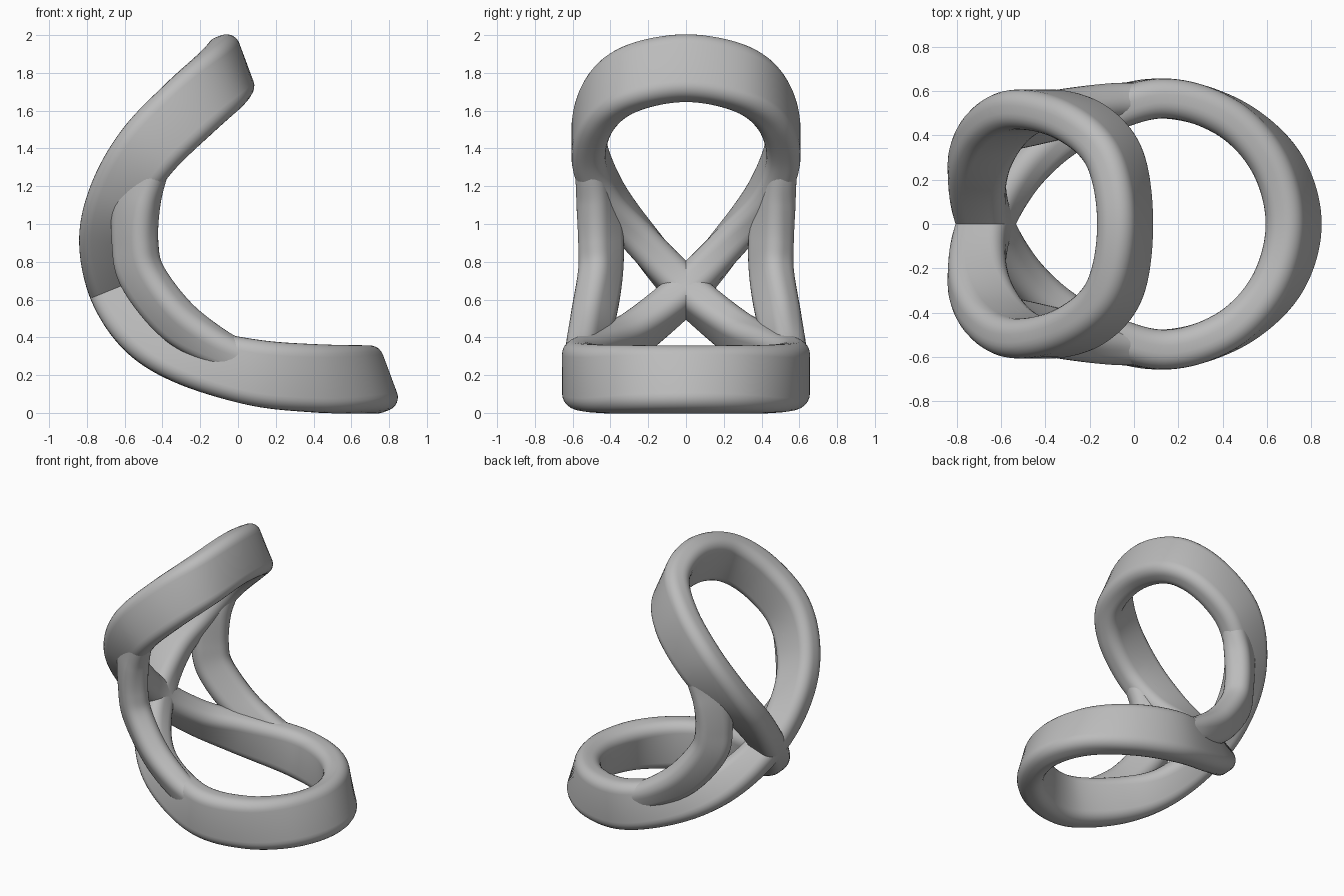
import bpy, bmesh, math
from mathutils import Vector

cube = bpy.data.objects.get("Cube")
if cube:
    bpy.data.objects.remove(cube, do_unlink=True)

grey = bpy.data.materials.new("satin grey")
grey.use_nodes = True
COLOUR = (0.5, 0.5, 0.5, 1)
grey.diffuse_color = COLOUR
grey.node_tree.nodes["Principled BSDF"].inputs["Base Color"].default_value = COLOUR


def rounded_rect(width, thick, radius=.072, steps=6):
    """Profile points as (along normal, along side)."""
    pts = []
    for k, (sx, sy) in enumerate([(1, 1), (-1, 1), (-1, -1), (1, -1)]):
        for i in range(steps + 1):
            a = math.pi / 2 * (k + i / steps)
            pts.append((sx * (width / 2 - radius) + radius * math.cos(a),
                        sy * (thick / 2 - radius) + radius * math.sin(a)))
    return pts


def spline(keys, closed, steps=12):
    """Catmull-Rom samples of (centre, normal, size) keys."""
    n = len(keys)
    pick = (lambda i: keys[i % n]) if closed else (lambda i: keys[max(0, min(n - 1, i))])
    out = []
    for i in range(n if closed else n - 1):
        for s in range(steps):
            t = s / steps
            sample = []
            for j in range(3):
                a, b, c, d = (pick(i + o)[j] for o in (-1, 0, 1, 2))
                sample.append(b + (c - a) * t / 2 + (2 * a - 5 * b + 4 * c - d) * t * t / 2
                              + (3 * b - a - 3 * c + d) * t ** 3 / 2)
            out.append(sample)
    if not closed:
        out.append(keys[-1])
    return out


def sweep(name, keys, closed):
    path = spline(keys, closed)
    count = len(path)
    bm = bmesh.new()
    rings = []
    for i, (p, n, size) in enumerate(path):
        if closed:
            t = path[(i + 1) % count][0] - path[i - 1][0]
        else:
            t = path[min(i + 1, count - 1)][0] - path[max(i - 1, 0)][0]
        t.normalize()
        n = (n - t * n.dot(t)).normalized()
        side = t.cross(n)
        rings.append([bm.verts.new(p + n * u + side * v)
                      for u, v in rounded_rect(size.x, size.z)])
    m = len(rings[0])
    for i in range(count if closed else count - 1):
        a, b = rings[i], rings[(i + 1) % count]
        for j in range(m):
            k = (j + 1) % m
            bm.faces.new((a[j], a[k], b[k], b[j]))
    if not closed:
        bm.faces.new(rings[0])
        bm.faces.new(rings[-1])
    bmesh.ops.recalc_face_normals(bm, faces=bm.faces)
    mesh = bpy.data.meshes.new(name)
    bm.to_mesh(mesh)
    bm.free()
    mesh.materials.append(grey)
    obj = bpy.data.objects.new(name, mesh)
    bpy.context.collection.objects.link(obj)
    bpy.ops.object.select_all(action='DESELECT')
    obj.select_set(True)
    bpy.context.view_layer.objects.active = obj
    bpy.ops.object.shade_smooth_by_angle(angle=math.radians(40))


def flip(key):
    return tuple(Vector((v.x, -v.y, v.z)) for v in key)


def to_keys(rows):
    """Rows hold centre, normal, width and thickness."""
    return [(Vector(c), Vector(n).normalized(), Vector((w, 0, t))) for c, n, w, t in rows]


# Figure-eight band: upper loop, crossing at the back, lower loop
half = to_keys([
    ((-.04, 0, 1.825), (.35, 0, -.94), .36, .18),
    ((-.09, .30, 1.765), (.42, 0, -.9), .36, .18),
    ((-.25, .465, 1.62), (.6, 0, -.8), .36, .18),
    ((-.47, .515, 1.40), (.74, 0, -.67), .35, .18),
    ((-.625, .425, 1.16), (.86, 0, -.5), .32, .18),
    ((-.705, .24, .92), (.98, 0, -.12), .27, .19),
    ((-.67, 0, .65), (.92, 0, .38), .24, .2),
    ((-.515, -.255, .43), (.75, 0, .66), .26, .19),
    ((-.275, -.44, .305), (.5, 0, .86), .31, .18),
    ((.09, -.565, .213), (.14, 0, .99), .35, .18),
    ((.41, -.49, .183), (-.08, 0, 1), .36, .18),
    ((.637, -.283, .178), (-.28, 0, .95), .36, .18),
    ((.72, 0, .177), (-.35, 0, .94), .36, .18),
])
sweep("figure_eight_band", half + [flip(k) for k in reversed(half[1:-1])], True)

# Side struts joining the two loops, ends buried in the band
strut = to_keys([
    ((-.42, .51, 1.45), (.72, 0, -.7), .2, .155),
    ((-.475, .50, 1.30), (.8, .2, -.5), .22, .16),
    ((-.535, .465, 1.12), (.75, .5, -.2), .25, .18),
    ((-.545, .45, .9), (.75, .66, 0), .25, .18),
    ((-.505, .455, .72), (.75, .6, .25), .25, .18),
    ((-.33, .495, .495), (.55, .6, .55), .24, .18),
    ((-.11, .54, .345), (.4, .4, .8), .2, .17),
    ((.1, .56, .25), (.2, 0, .98), .18, .155),
])
sweep("left_strut", strut, False)
sweep("right_strut", [flip(k) for k in strut], False)
